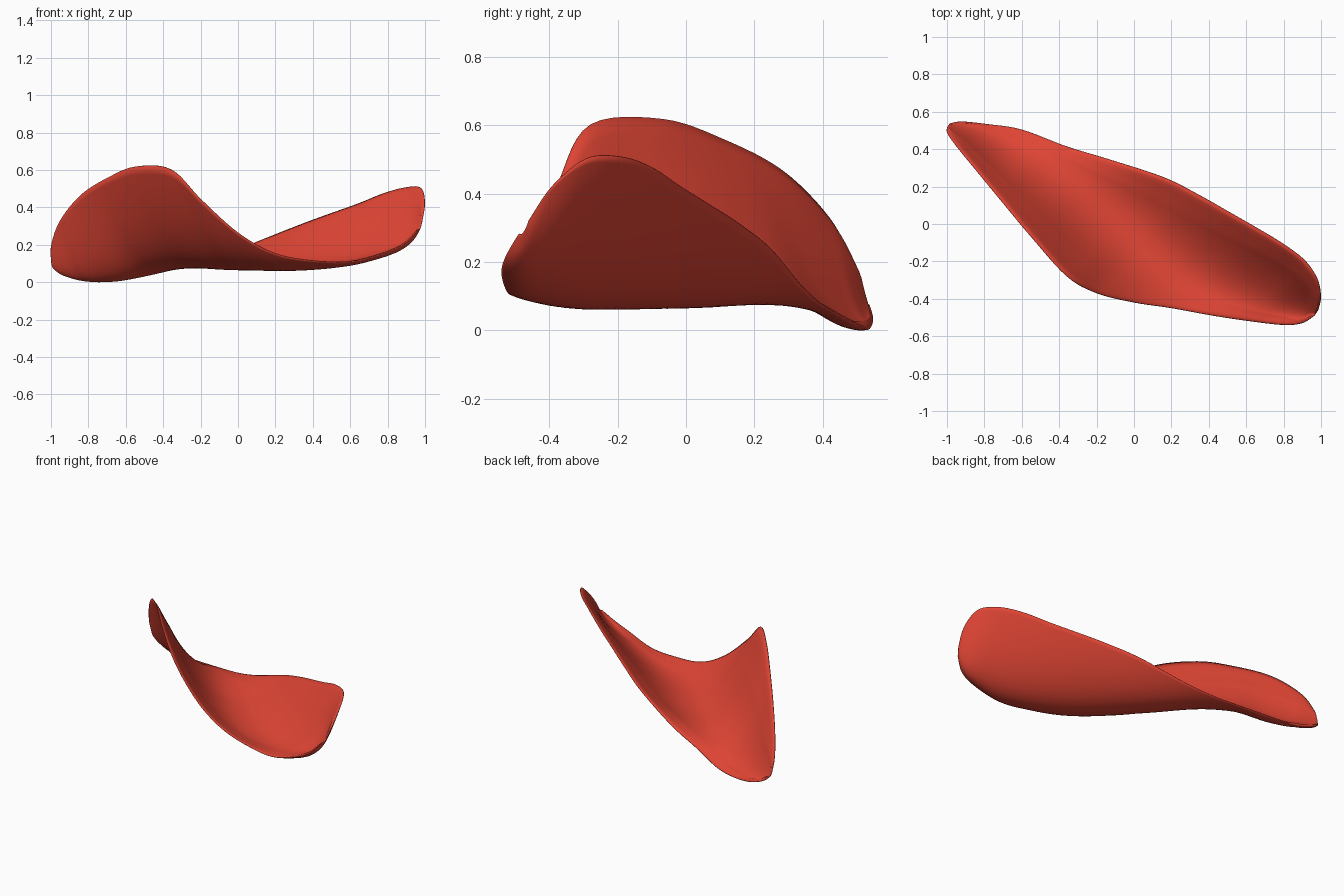
import bpy, math
from mathutils import Vector

if "Cube" in bpy.data.objects:
    bpy.data.objects.remove(bpy.data.objects["Cube"])

# Cross-sections along the diagonal trough: left rim xyz, right rim xyz, trough floor height
SECTIONS = [
    (-1.00, 0.515, 0.11, -0.985, 0.538, 0.07, 0.07),
    (-0.998, 0.485, 0.20, -0.92, 0.548, 0.03, 0.03),
    (-0.95, 0.415, 0.33, -0.79, 0.535, 0.00, 0.00),
    (-0.84, 0.28, 0.465, -0.60, 0.505, 0.01, 0.005),
    (-0.70, 0.11, 0.555, -0.36, 0.415, 0.06, 0.055),
    (-0.55, -0.07, 0.615, -0.13, 0.345, 0.12, 0.072),
    (-0.36, -0.28, 0.60, 0.16, 0.25, 0.235, 0.063),
    (-0.20, -0.37, 0.44, 0.35, 0.155, 0.31, 0.06),
    (0.00, -0.42, 0.26, 0.50, 0.07, 0.365, 0.058),
    (0.20, -0.45, 0.15, 0.64, -0.01, 0.415, 0.06),
    (0.42, -0.49, 0.11, 0.79, -0.10, 0.475, 0.073),
    (0.62, -0.52, 0.105, 0.91, -0.19, 0.505, 0.098),
    (0.80, -0.54, 0.16, 0.98, -0.29, 0.50, 0.15),
    (0.90, -0.53, 0.21, 1.00, -0.39, 0.42, 0.205),
    (0.965, -0.49, 0.28, 0.985, -0.46, 0.32, 0.278),
]
STEPS, ACROSS = 6, 40


def spline(i, s):
    """Catmull-Rom blend of neighbouring sections."""
    n = len(SECTIONS) - 1
    a, b, c, d = (SECTIONS[min(max(k, 0), n)] for k in (i - 1, i, i + 1, i + 2))
    return [0.5 * (2 * q + (r - p) * s + (2 * p - 5 * q + 4 * r - w) * s * s
                   + (3 * q - p - 3 * r + w) * s ** 3)
            for p, q, r, w in zip(a, b, c, d)]


rows = [spline(i, k / STEPS) for i in range(len(SECTIONS) - 1) for k in range(STEPS)]
rows.append(list(SECTIONS[-1]))

# Curved sheet: each section is a parabola that just touches its floor height,
# skewed so the left wall is steeper
verts, faces, rim = [], [], []
for i, r in enumerate(rows):
    left, right, f = Vector(r[:3]), Vector(r[3:6]), r[6]
    c = f - math.sqrt(max(left.z - f, 0) * max(right.z - f, 0))
    skew = 0.3 * (1 - i / len(rows))
    for j in range(ACROSS + 1):
        t = j / ACROSS
        p = left.lerp(right, t)
        k = t + skew * t * (1 - t)
        p.z = left.z * (1 - k) ** 2 + 2 * c * k * (1 - k) + right.z * k * k
        verts.append(p)
        edge = min(t, 1 - t, i / len(rows), (len(rows) - 1 - i) / len(rows))
        rim.append(0.15 + 0.85 * math.sqrt(min(1, edge / 0.15)))
w = ACROSS + 1
for i in range(len(rows) - 1):
    for j in range(ACROSS):
        a = i * w + j
        faces.append((a, a + w, a + w + 1, a + 1))

low = min(p.z for p in verts)
mesh = bpy.data.meshes.new("curved_chip")
mesh.from_pydata([(p.x, p.y, p.z - low) for p in verts], [], faces)
chip = bpy.data.objects.new("curved_chip", mesh)
bpy.context.collection.objects.link(chip)

# Thickness, thinning toward the rim
group = chip.vertex_groups.new(name="thickness")
for k, weight in enumerate(rim):
    group.add([k], weight, 'REPLACE')
solid = chip.modifiers.new("thickness", 'SOLIDIFY')
solid.thickness = 0.025
solid.offset = 1
solid.vertex_group = "thickness"

# Red finish, smooth shading
red = bpy.data.materials.new("red")
red.diffuse_color = (0.75, 0.06, 0.035, 1)
red.use_nodes = True
red.node_tree.nodes["Principled BSDF"].inputs["Base Color"].default_value = red.diffuse_color
mesh.materials.append(red)
bpy.context.view_layer.objects.active = chip
chip.select_set(True)
bpy.ops.object.shade_smooth_by_angle(angle=math.radians(60))
